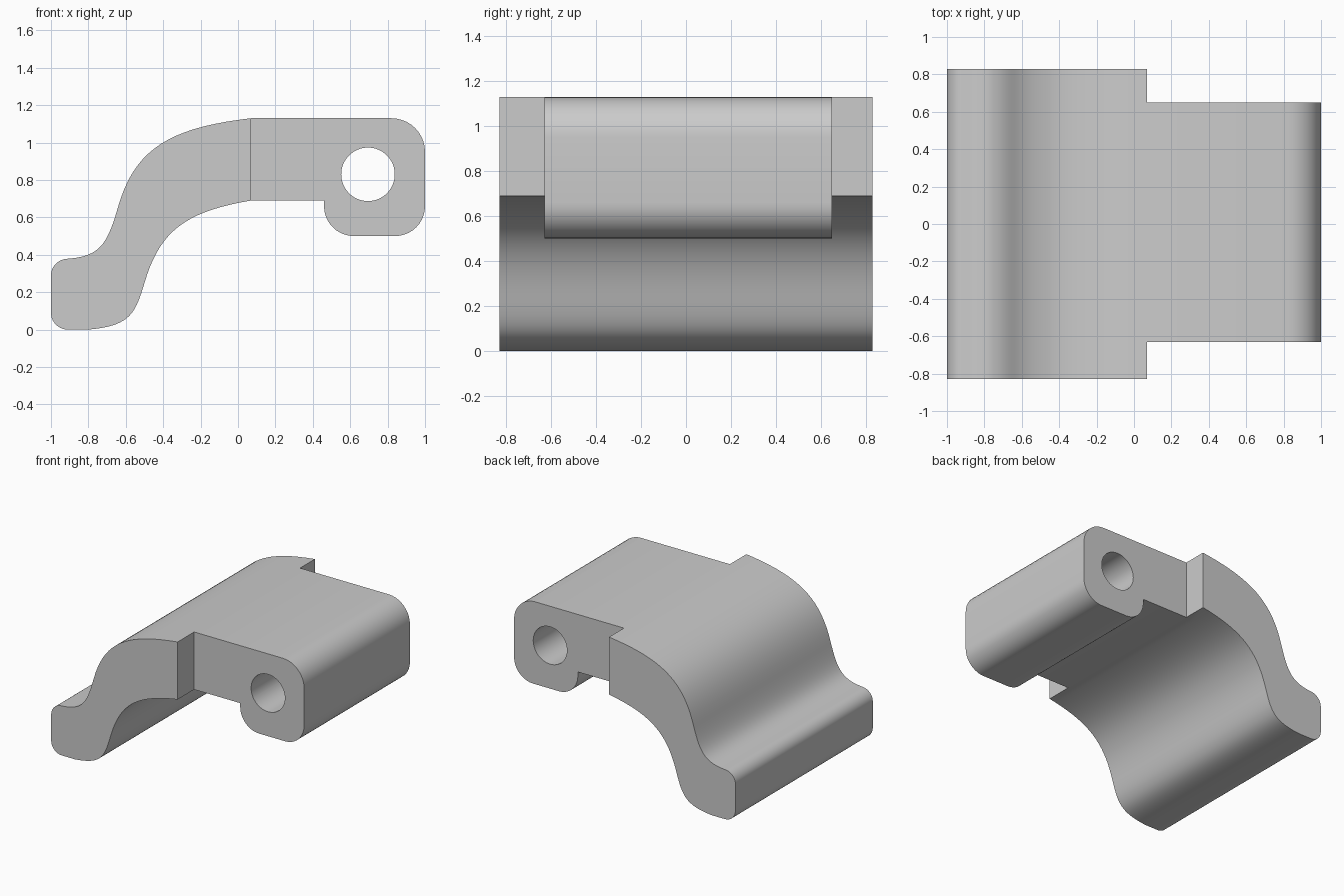
import bpy, bmesh, math
from mathutils import Vector

if "Cube" in bpy.data.objects:
    bpy.data.objects.remove(bpy.data.objects["Cube"])


def bezier(p0, p1, p2, p3, n=18):
    a, b, c, d = map(Vector, (p0, p1, p2, p3))
    return [a*(1-t)**3 + b*3*t*(1-t)**2 + c*3*t*t*(1-t) + d*t**3
            for t in (i / n for i in range(n + 1))]


def rounded(p0, corner, p1, n=10):
    k = 0.552
    a, c, b = map(Vector, (p0, corner, p1))
    return bezier(a, a.lerp(c, k), b.lerp(c, k), b, n)


def open_prism(bm, profile, sections):
    """Extrude an XZ profile along y with end caps; the closing edge stays open."""
    pts = [p for i, p in enumerate(profile) if i == 0 or (p - profile[i - 1]).length > 1e-4]
    rows = [[bm.verts.new((p.x, y, p.y)) for p in pts] for y in sections]
    for r, s in zip(rows, rows[1:]):
        for i in range(len(pts) - 1):
            bm.faces.new((r[i], r[i + 1], s[i + 1], s[i]))
    bm.faces.new(rows[0])
    bm.faces.new(rows[-1])


JX, TOP, LOW = 0.07, 1.13, 0.69
Y0, Y1, W = -0.63, 0.65, 0.83

# S-curved wide arm, from the joint over the top, round the foot and back
arm = (bezier((JX, TOP), (-0.36, 1.08), (-0.55, 0.97), (-0.64, 0.66))
       + bezier((-0.64, 0.66), (-0.70, 0.45), (-0.74, 0.39), (-0.92, 0.378))
       + rounded((-0.92, 0.378), (-1, 0.37), (-1, 0.29))
       + rounded((-1, 0.09), (-1, 0), (-0.91, 0))
       + bezier((-0.8, 0), (-0.58, 0.02), (-0.55, 0.08), (-0.5, 0.25))
       + bezier((-0.5, 0.25), (-0.42, 0.52), (-0.29, 0.63), (JX, LOW)))

# Narrow hinge end with rounded lug
lug = ([Vector((JX, LOW)), Vector((0.46, LOW))]
       + rounded((0.46, 0.66), (0.46, 0.5), (0.62, 0.5))
       + rounded((0.84, 0.5), (1, 0.5), (1, 0.66))
       + rounded((1, 0.95), (1, TOP), (0.82, TOP))
       + [Vector((JX, TOP))])

bm = bmesh.new()
open_prism(bm, arm, (-W, Y0, Y1, W))
open_prism(bm, lug, (Y0, Y1))

# Shoulders where the wide arm steps down to the hinge end
for a, b in ((-W, Y0), (Y1, W)):
    bm.faces.new([bm.verts.new((JX, y, z))
                  for y, z in ((a, LOW), (b, LOW), (b, TOP), (a, TOP))])
bmesh.ops.remove_doubles(bm, verts=bm.verts, dist=1e-4)
bmesh.ops.recalc_face_normals(bm, faces=bm.faces)
mesh = bpy.data.meshes.new("hinge_clamp")
bm.to_mesh(mesh)
bm.free()
body = bpy.data.objects.new("hinge_clamp", mesh)
bpy.context.collection.objects.link(body)

# Pin hole through the lug
bpy.ops.mesh.primitive_cylinder_add(vertices=64, radius=0.143, depth=3,
                                    location=(0.695, 0, 0.83),
                                    rotation=(math.pi / 2, 0, 0))
cutter = bpy.context.object
cutter.name = "pin_hole_cutter"
cutter.hide_render = True
mod = body.modifiers.new("pin_hole", 'BOOLEAN')
mod.operation, mod.solver, mod.object = 'DIFFERENCE', 'EXACT', cutter

bpy.ops.object.select_all(action='DESELECT')
body.select_set(True)
bpy.context.view_layer.objects.active = body
bpy.ops.object.modifier_apply(modifier=mod.name)
bpy.data.objects.remove(cutter)
bpy.ops.object.shade_smooth_by_angle(angle=math.radians(30))
